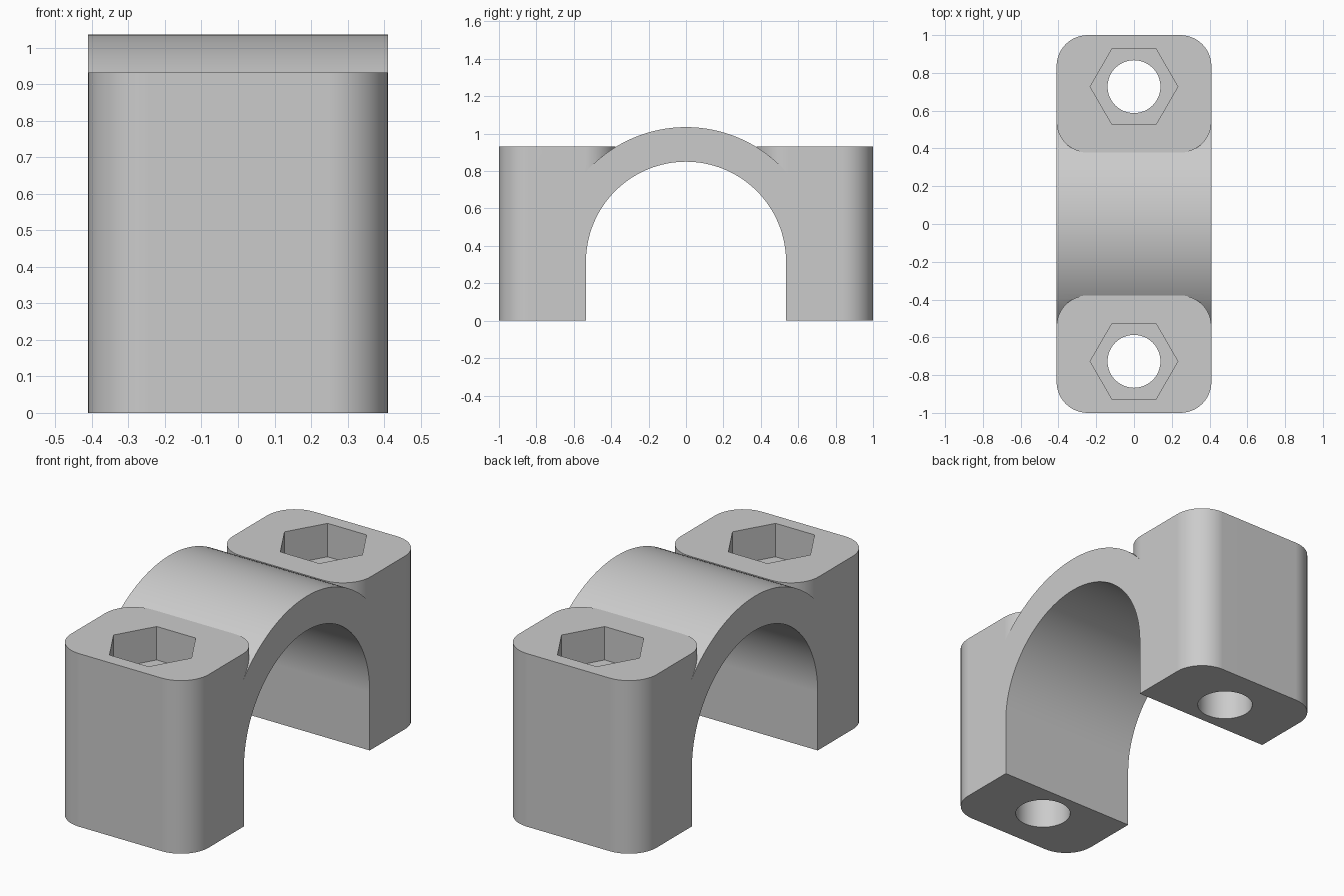
import bpy, bmesh, math
from mathutils import Matrix

if "Cube" in bpy.data.objects:
    bpy.data.objects.remove(bpy.data.objects["Cube"])

HALF_W, INNER_R, OUTER_R, AXIS_Z = 0.41, 0.535, 0.72, 0.315
BLOCK_TOP, BLOCK_IN, CORNER = 0.932, 0.378, 0.165
HOLE_Y, HOLE_R, HEX_R, HEX_DEPTH = 0.727, 0.14, 0.232, 0.18

grey = bpy.data.materials.new("light grey")
grey.diffuse_color = (0.6, 0.6, 0.6, 1)
grey.use_nodes = True
grey.node_tree.nodes["Principled BSDF"].inputs["Base Color"].default_value = grey.diffuse_color


def arc(cx, cy, r, a0, a1, n):
    """Points along an arc, angles in degrees."""
    return [(cx + r * math.cos(math.radians(a0 + (a1 - a0) * i / n)),
             cy + r * math.sin(math.radians(a0 + (a1 - a0) * i / n))) for i in range(n + 1)]


def extrude(name, pts, lo, hi, along_x=False):
    """Extrude a 2D outline along z, or along x with the outline in (y, z)."""
    bm = bmesh.new()
    face = bm.faces.new([bm.verts.new((lo, a, b) if along_x else (a, b, lo)) for a, b in pts])
    moved = bmesh.ops.extrude_face_region(bm, geom=[face])["geom"]
    shift = (hi - lo, 0, 0) if along_x else (0, 0, hi - lo)
    bmesh.ops.translate(bm, vec=shift, verts=[v for v in moved if isinstance(v, bmesh.types.BMVert)])
    bmesh.ops.recalc_face_normals(bm, faces=bm.faces)
    mesh = bpy.data.meshes.new(name)
    bm.to_mesh(mesh)
    bm.free()
    mesh.materials.append(grey)
    ob = bpy.data.objects.new(name, mesh)
    bpy.context.collection.objects.link(ob)
    return ob


def combine(target, tool, operation):
    """Apply a boolean and discard the tool."""
    mod = target.modifiers.new("boolean", 'BOOLEAN')
    mod.operation, mod.solver, mod.object = operation, 'EXACT', tool
    bpy.context.view_layer.update()
    result = bpy.data.meshes.new_from_object(target.evaluated_get(bpy.context.evaluated_depsgraph_get()))
    target.modifiers.clear()
    target.data = result
    bpy.data.objects.remove(tool)


def arch_outline(r, bottom):
    return [(r, bottom)] + arc(0, AXIS_Z, r, 0, 180, 64) + [(-r, bottom)]


# Arched strap
clamp = extrude("clamp_bracket", arch_outline(OUTER_R, 0), -HALF_W, HALF_W, True)

# Rounded bolt blocks at both ends
for s in (-1, 1):
    cx, mid, half = HALF_W - CORNER, s * (1 + BLOCK_IN) / 2, (1 - BLOCK_IN) / 2 - CORNER
    outline = []
    for k, (dx, dy) in enumerate(((1, 1), (-1, 1), (-1, -1), (1, -1))):
        outline += arc(dx * cx, mid + dy * half, CORNER, 90 * k, 90 * k + 90, 12)
    combine(clamp, extrude("bolt_block", outline, 0, BLOCK_TOP), 'UNION')

# Pipe opening
combine(clamp, extrude("pipe_cutter", arch_outline(INNER_R, -0.2), -0.6, 0.6, True), 'DIFFERENCE')

# Bolt holes and hexagonal nut pockets
for s in (-1, 1):
    for r, n, bottom in ((HOLE_R, 48, -0.1), (HEX_R, 6, BLOCK_TOP - HEX_DEPTH)):
        outline = arc(0, s * HOLE_Y, r, 0, 360, n)[:-1]
        combine(clamp, extrude("hole_cutter", outline, bottom, 1.2), 'DIFFERENCE')

# Smooth curved faces, keep edges sharp
clamp.data.materials.clear()
clamp.data.materials.append(grey)
for p in clamp.data.polygons:
    p.material_index = 0
bpy.ops.object.select_all(action='DESELECT')
clamp.select_set(True)
bpy.context.view_layer.objects.active = clamp
bpy.ops.object.shade_smooth_by_angle(angle=math.radians(25))
weighted = clamp.modifiers.new("weighted_normals", 'WEIGHTED_NORMAL')
weighted.keep_sharp = True
